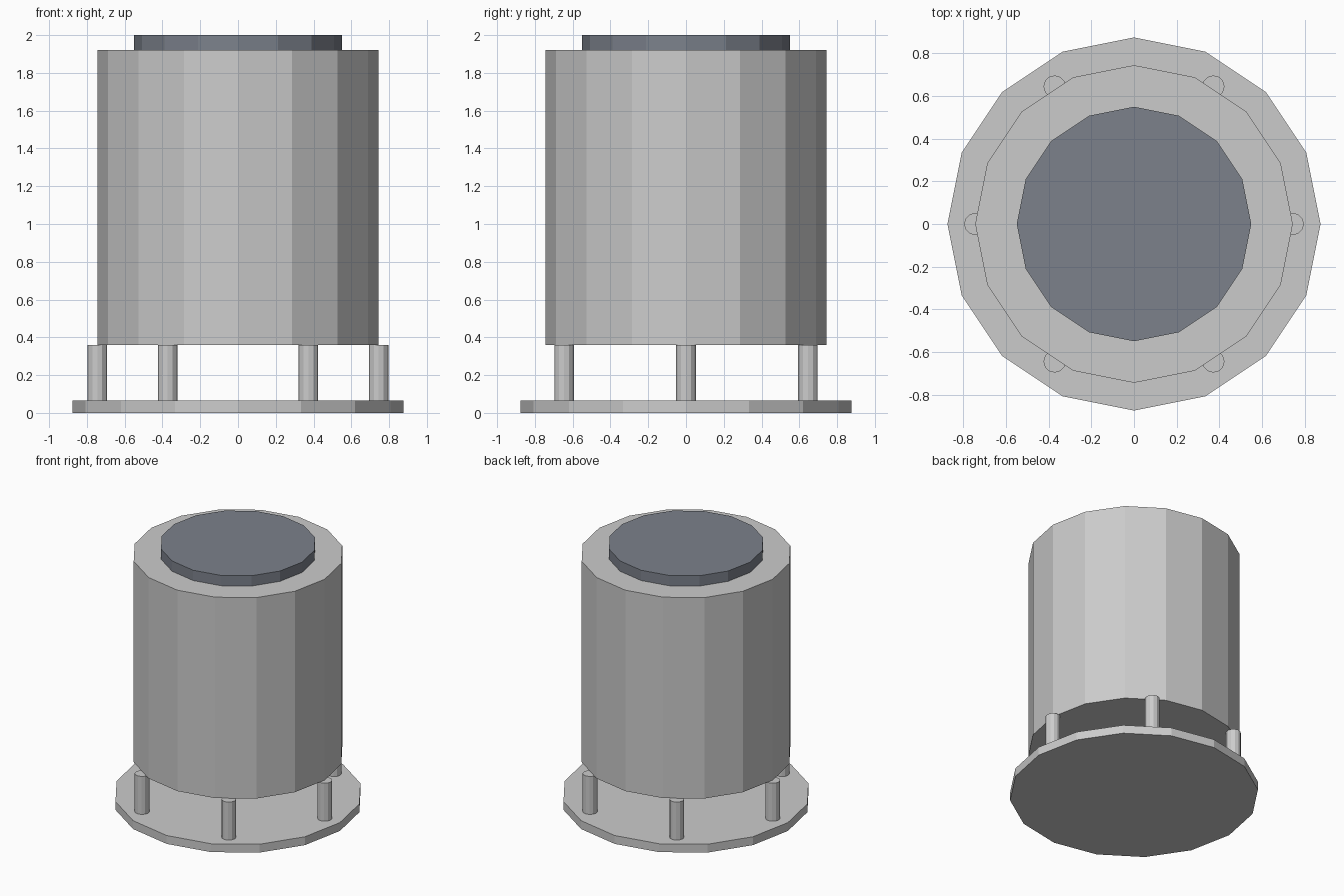
import bpy
import math

if "Cube" in bpy.data.objects:
    bpy.data.objects.remove(bpy.data.objects["Cube"])


def cylinder(name, radius, z0, z1, sides, x=0.0, y=0.0):
    bpy.ops.mesh.primitive_cylinder_add(
        vertices=sides, radius=radius, depth=z1 - z0,
        location=(x, y, (z0 + z1) / 2))
    obj = bpy.context.object
    obj.name = name
    return obj


# Base plate and raised tank body
cylinder("base_plate", 0.875, 0.0, 0.065, 16)
cylinder("tank_body", 0.745, 0.36, 1.92, 16)

# Dark lid on top
lid = cylinder("lid", 0.55, 1.92, 2.0, 16)
dark = bpy.data.materials.new("dark_lid")
dark.diffuse_color = (0.2, 0.22, 0.26, 1.0)
dark.use_nodes = True
dark.node_tree.nodes["Principled BSDF"].inputs["Base Color"].default_value = dark.diffuse_color
lid.data.materials.append(dark)

# Ring of six support posts under the rim of the body
for i in range(6):
    a = math.radians(60 * i)
    cylinder(f"support_post_{i + 1}", 0.052, 0.065, 0.36, 12,
             0.745 * math.cos(a), 0.745 * math.sin(a))
